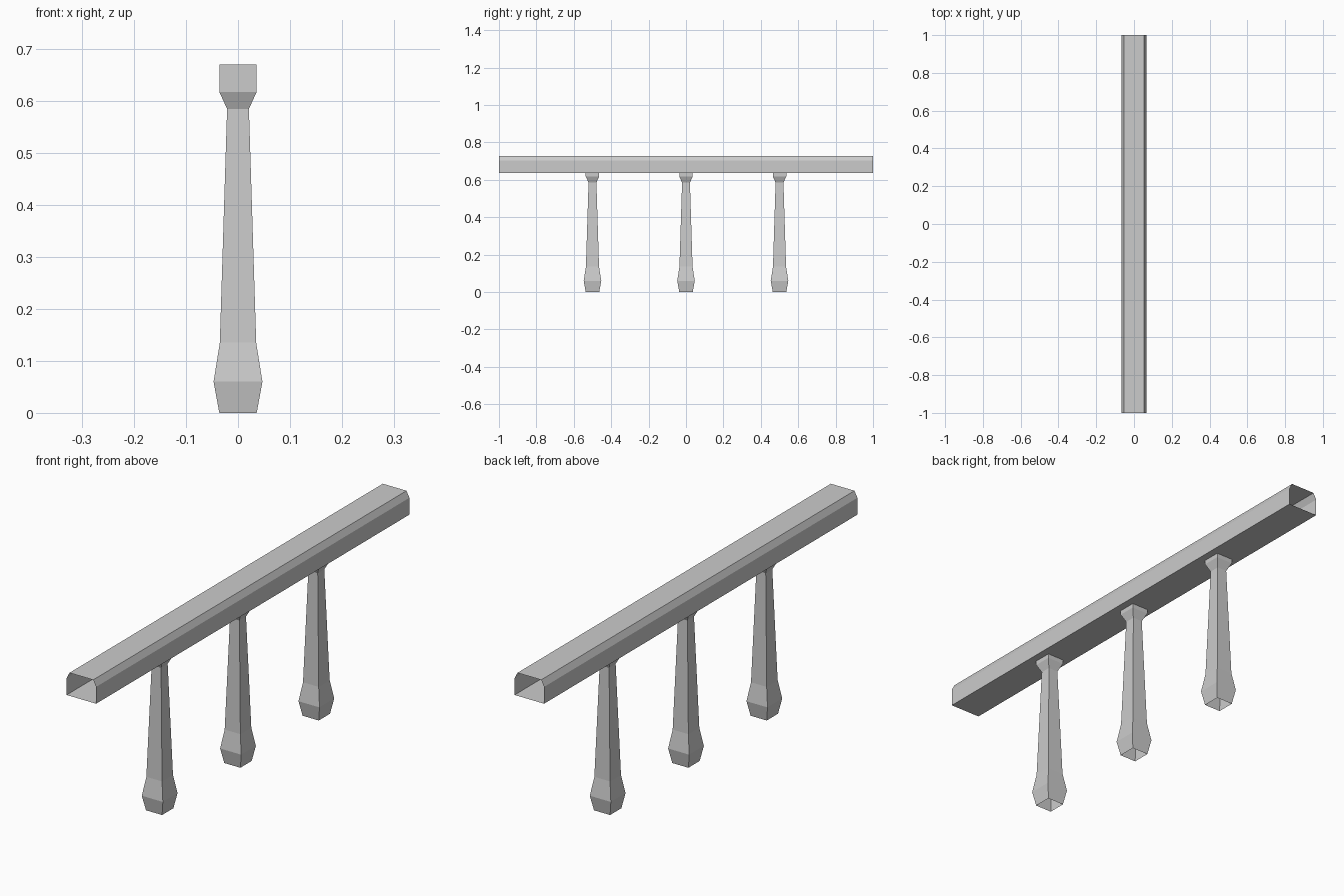
import bpy, bmesh

if "Cube" in bpy.data.objects:
    bpy.data.objects.remove(bpy.data.objects["Cube"])


def make_object(name, bm):
    bmesh.ops.recalc_face_normals(bm, faces=bm.faces[:])
    mesh = bpy.data.meshes.new(name)
    bm.to_mesh(mesh)
    bm.free()
    obj = bpy.data.objects.new(name, mesh)
    bpy.context.collection.objects.link(obj)
    return obj


def loft(name, rings):
    """Join closed rings of points into an open-ended tube."""
    bm = bmesh.new()
    loops = [[bm.verts.new(p) for p in ring] for ring in rings]
    for a, b in zip(loops, loops[1:]):
        for i in range(len(a)):
            j = (i + 1) % len(a)
            bm.faces.new((a[i], a[j], b[j], b[i]))
    return make_object(name, bm)


# Handrail: open-ended tube with chamfered top edges
half = [(0.066, 0.635), (0.066, 0.703), (0.053, 0.728)]
section = half + [(-x, z) for x, z in reversed(half)]
loft("handrail", [[(x, y, z) for x, z in section] for y in (-1, 1)])

# Balusters: square turned profile (half width, height)
profile = [(0.036, 0), (0.047, 0.06), (0.035, 0.135),
           (0.021, 0.585), (0.036, 0.618), (0.036, 0.67)]
corners = [(-1, -1), (1, -1), (1, 1), (-1, 1)]
for n, y in enumerate((-0.5, 0, 0.5), 1):
    post = loft(f"baluster_{n}",
                [[(r * cx, r * cy, z) for cx, cy in corners] for r, z in profile])
    post.location.y = y
